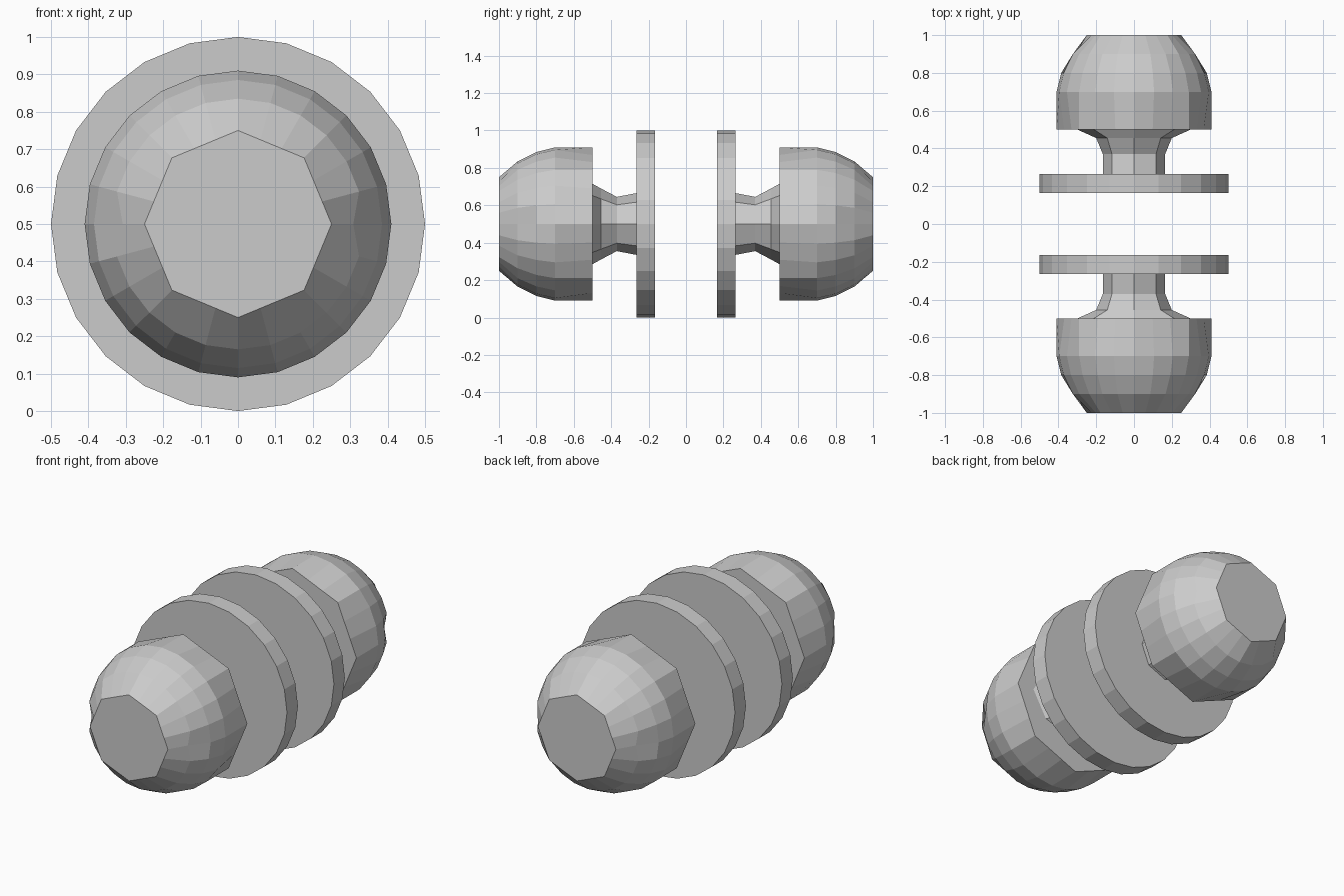
import bpy, bmesh, math

cube = bpy.data.objects.get("Cube")
if cube:
    bpy.data.objects.remove(cube, do_unlink=True)

metal = bpy.data.materials.new("light grey metal")
metal.use_nodes = True
colour = (0.6, 0.6, 0.6, 1)
metal.diffuse_color = colour
metal.node_tree.nodes["Principled BSDF"].inputs["Base Color"].default_value = colour

OCT = math.cos(math.radians(22.5)) / math.cos(math.radians(7.5))


def circle(y, rx, rz, sides):
    """Ring of points around the y axis, starting at the top."""
    step = math.tau / sides
    return [(rx * math.sin(i * step), y, 0.5 + rz * math.cos(i * step))
            for i in range(sides)]


def octagon(y, r):
    """24 points lying on the outline of an octagon."""
    ring = circle(y, r, r, 24)
    return [p if i % 3 == 0 else (p[0] * OCT, y, 0.5 + (p[2] - 0.5) * OCT)
            for i, p in enumerate(ring)]


def loft(name, rings, side):
    """Skin the rings, cap both ends; side mirrors the part in y."""
    bm = bmesh.new()
    loops = [[bm.verts.new((x, y * side, z)) for x, y, z in r] for r in rings]
    for a, b in zip(loops, loops[1:]):
        n = len(a)
        for i in range(n):
            j = (i + 1) % n
            bm.faces.new((a[i], a[j], b[j], b[i]))
    bm.faces.new(loops[0])
    bm.faces.new(loops[-1])
    bmesh.ops.recalc_face_normals(bm, faces=bm.faces)
    mesh = bpy.data.meshes.new(name)
    bm.to_mesh(mesh)
    bm.free()
    mesh.materials.append(metal)
    obj = bpy.data.objects.new(name, mesh)
    bpy.context.collection.objects.link(obj)


for label, side in (("front", -1), ("back", 1)):
    # Round mounting plate
    loft(label + "_plate", [circle(y, 0.5, 0.5, 24) for y in (0.165, 0.265)], side)

    # Stem flaring towards the knob
    stem = ((0.265, 0.165, 0.165), (0.37, 0.165, 0.145),
            (0.455, 0.2, 0.19), (0.5, 0.3, 0.215))
    loft(label + "_stem", [circle(y, rx, rz, 8) for y, rx, rz in stem], side)

    # Knob with octagonal ends and a small dent on each side
    shoulder = circle(0.9, 0.335, 0.335, 24)
    for i in (6, 18):
        x, y, z = shoulder[i]
        shoulder[i] = (x * 0.92, y, z)
    rings = [octagon(0.5, 0.41), circle(0.7, 0.41, 0.41, 24),
             circle(0.8, 0.385, 0.385, 24), shoulder, octagon(1.0, 0.25)]
    loft(label + "_knob", rings, side)
